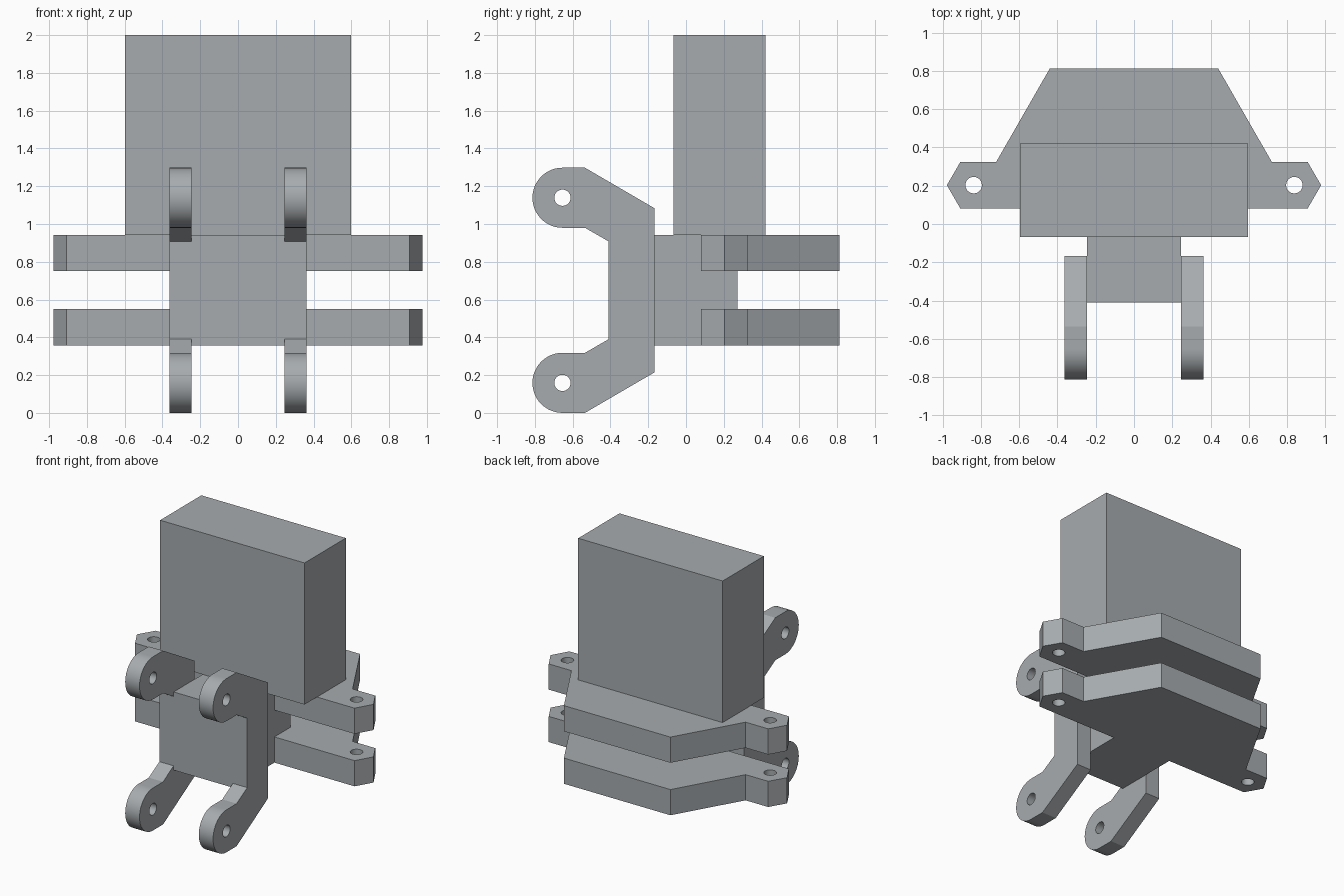
import bpy, bmesh
from math import cos, sin, radians
from mathutils import Vector

if "Cube" in bpy.data.objects:
    bpy.data.objects.remove(bpy.data.objects["Cube"])

# Cool mid grey shared by all parts
grey = bpy.data.materials.new("cool_grey")
grey.diffuse_color = (0.385, 0.41, 0.425, 1)
grey.use_nodes = True
grey.node_tree.nodes["Principled BSDF"].inputs["Base Color"].default_value = grey.diffuse_color


def arc(cx, cy, r, start, end, steps):
    angles = [radians(start + (end - start) * i / steps) for i in range(steps + 1)]
    return [(cx + r * cos(a), cy + r * sin(a)) for a in angles]


def circle(cx, cy, r, n=32):
    return arc(cx, cy, r, 0, 360, n)[:-1]


def extrude_profile(name, loops, axis, lo, hi):
    """Extrude an outline (first loop) with holes (other loops) along 'X' or 'Z'."""
    bm = bmesh.new()
    edges = []
    for loop in loops:
        vs = [bm.verts.new((lo, a, b) if axis == 'X' else (a, b, lo)) for a, b in loop]
        edges += [bm.edges.new((vs[i - 1], vs[i])) for i in range(len(vs))]
    if len(loops) == 1:
        bm.faces.new(vs)
    else:
        bmesh.ops.triangle_fill(bm, use_beauty=True, edges=edges)
    ext = bmesh.ops.extrude_face_region(bm, geom=bm.faces[:], use_keep_orig=True)
    shift = Vector((hi - lo, 0, 0)) if axis == 'X' else Vector((0, 0, hi - lo))
    bmesh.ops.translate(bm, vec=shift,
                        verts=[g for g in ext["geom"] if isinstance(g, bmesh.types.BMVert)])
    bmesh.ops.recalc_face_normals(bm, faces=bm.faces[:])
    mesh = bpy.data.meshes.new(name)
    bm.to_mesh(mesh)
    bm.free()
    mesh.materials.append(grey)
    obj = bpy.data.objects.new(name, mesh)
    bpy.context.collection.objects.link(obj)
    bpy.ops.object.select_all(action='DESELECT')
    obj.select_set(True)
    bpy.context.view_layer.objects.active = obj
    bpy.ops.object.shade_smooth_by_angle(angle=radians(25))
    return obj


# Tall body block on top
extrude_profile("body_block", [[(-0.597, -0.067), (0.597, -0.067),
                                (0.597, 0.42), (-0.597, 0.42)]], 'Z', 0.942, 2.0)

# Central spine: full height in front, a tongue between the plates behind
extrude_profile("spine", [[(-0.41, 0.358), (0.08, 0.358), (0.08, 0.55), (0.272, 0.55),
                           (0.272, 0.75), (0.08, 0.75), (0.08, 0.942), (-0.41, 0.942)]],
                'X', -0.245, 0.245)

# Two mounting plates with drilled, pointed ears
half = [(0.907, 0.08), (0.978, 0.203), (0.907, 0.325), (0.72, 0.325), (0.44, 0.813)]
plate = half + [(-x, y) for x, y in reversed(half)]
ear_holes = [circle(s * 0.838, 0.203, 0.043) for s in (-1, 1)]
for name, z in (("lower_plate", 0.358), ("upper_plate", 0.75)):
    extrude_profile(name, [plate] + ear_holes, 'Z', z, z + 0.192)

# Pair of C-shaped side brackets with rounded, drilled eyes
R, EY, MID = 0.159, -0.654, 0.649
lower = [(-0.166, 0.215), (-0.535, 0.0)] + arc(EY, R, R, 270, 90, 24) \
    + [(-0.535, 0.318), (-0.41, 0.39)]
bracket = lower + [(y, 2 * MID - z) for y, z in reversed(lower)]
eye_holes = [circle(EY, z, 0.043) for z in (R, 2 * MID - R)]
for name, x in (("left_bracket", -0.363), ("right_bracket", 0.245)):
    extrude_profile(name, [bracket] + eye_holes, 'X', x, x + 0.118)
